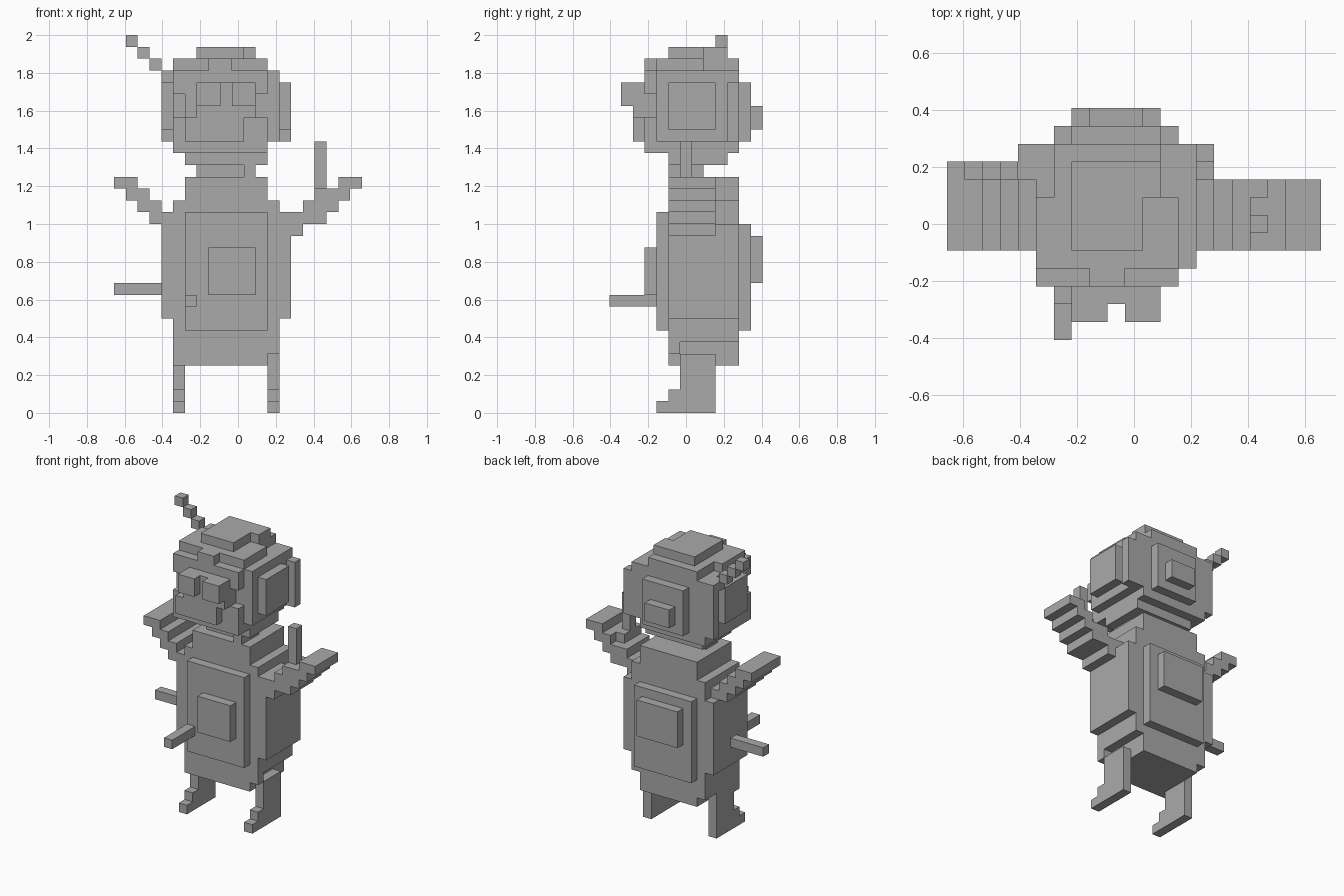
import bpy
import bmesh
from itertools import product
from mathutils import Vector

default_cube = bpy.data.objects.get("Cube")
if default_cube:
    bpy.data.objects.remove(default_cube, do_unlink=True)

UNIT = 1 / 16
ORIGIN = Vector((-10.5, -6.5, 0))

grey = bpy.data.materials.new("plain grey")
grey.use_nodes = True
grey.diffuse_color = (0.4, 0.4, 0.4, 1)
grey.node_tree.nodes["Principled BSDF"].inputs["Base Color"].default_value = grey.diffuse_color


def box(x, y, z):
    """Set of grid cells between the given bounds."""
    return set(product(range(*x), range(*y), range(*z)))


def part(name, cells):
    """Object made of the outer faces of a set of grid cells."""
    bm = bmesh.new()
    for cell in cells:
        for axis, side in product(range(3), (0, 1)):
            neighbour = list(cell)
            neighbour[axis] += 2 * side - 1
            if tuple(neighbour) in cells:
                continue
            u, v = (axis + 1) % 3, (axis + 2) % 3
            corners = []
            for du, dv in ((0, 0), (1, 0), (1, 1), (0, 1)):
                p = Vector(cell)
                p[axis] += side
                p[u] += du
                p[v] += dv
                corners.append(bm.verts.new((p + ORIGIN) * UNIT))
            bm.faces.new(corners if side else corners[::-1])
    bmesh.ops.remove_doubles(bm, verts=bm.verts, dist=UNIT / 100)
    bmesh.ops.dissolve_limit(bm, angle_limit=0.01, verts=bm.verts, edges=bm.edges)
    mesh = bpy.data.meshes.new(name)
    bm.to_mesh(mesh)
    bm.free()
    mesh.materials.append(grey)
    bpy.context.collection.objects.link(bpy.data.objects.new(name, mesh))


# Body: stepped block with notches above the legs
body = box(x=(5, 14), y=(5, 11), z=(4, 18)) | box(x=(6, 13), y=(5, 11), z=(18, 20))
body -= box(x=(13, 14), y=(5, 11), z=(4, 5))
body -= box(x=(13, 14), y=(6, 11), z=(5, 6))
body -= box(x=(5, 6), y=(9, 11), z=(4, 5))
body |= box(x=(4, 15), y=(5, 11), z=(8, 16))
part("body", body)

# Raised panels on the body
part("chest_panel", box(x=(6, 13), y=(4, 5), z=(7, 17)))
part("chest_patch", box(x=(8, 12), y=(3, 4), z=(10, 14)))
part("back_panel", box(x=(6, 13), y=(11, 12), z=(7, 16)))
part("back_patch", box(x=(7, 12), y=(12, 13), z=(11, 15)))

# Pegs
part("front_peg", box(x=(6, 7), y=(0, 4), z=(9, 10)))
part("side_peg", box(x=(0, 4), y=(7, 8), z=(10, 11)))

# Legs with stepped feet
for name, x, top in (("right_leg", 5, 4), ("left_leg", 13, 5)):
    across = (x, x + 1)
    leg = box(across, y=(6, 9), z=(0, top))
    leg |= box(across, y=(5, 6), z=(0, 2))
    leg |= box(across, y=(4, 5), z=(0, 1))
    part(name, leg)


def staircase(first, depth, spans):
    """Columns side by side, each with its own bottom and top."""
    cells = set()
    for i, span in enumerate(spans):
        cells |= box((first + i, first + i + 1), depth, span)
    return cells


# Arms rising in steps
part("right_arm", staircase(0, (5, 10), [(19, 20), (18, 20), (17, 19), (16, 18), (16, 17)]))
left_arm = staircase(14, (5, 9), [(15, 17), (15, 17), (16, 18), (16, 19), (17, 19), (18, 20), (19, 20)])
left_arm -= box(x=(14, 15), y=(5, 9), z=(15, 16))
left_arm -= box(x=(17, 18), y=(8, 9), z=(18, 19))
part("left_arm", left_arm)
part("arm_spike", box(x=(17, 18), y=(6, 7), z=(19, 23)))

# Neck
part("neck", box(x=(7, 12), y=(6, 8), z=(20, 21)))
part("throat_block", box(x=(11, 12), y=(5, 6), z=(20, 21)))

# Head: rounded by stacked layers
head = box(x=(5, 14), y=(4, 11), z=(23, 29))
head |= box(x=(5, 13), y=(4, 11), z=(22, 23))
head |= box(x=(6, 13), y=(5, 10), z=(21, 22))
head |= box(x=(5, 13), y=(4, 11), z=(29, 30))
head |= box(x=(5, 13), y=(3, 4), z=(22, 29))
head |= box(x=(8, 10), y=(3, 4), z=(29, 30))
for x in (5, 12):
    head -= box((x, x + 1), y=(8, 11), z=(29, 30))
    head -= box((x, x + 1), y=(3, 4), z=(25, 27))
part("head", head)
part("crown", box(x=(7, 11), y=(5, 10), z=(30, 31)) | box(x=(11, 12), y=(8, 10), z=(30, 31)))

# Face
for name, x in (("right_eye", 7), ("left_eye", 10)):
    part(name, box((x, x + 2), y=(1, 2), z=(26, 28)))
part("muzzle", box(x=(7, 12), y=(2, 3), z=(25, 28)))
part("jaw", box(x=(6, 11), y=(2, 3), z=(23, 25)))

# Ears with rear flaps
for name, x, top in (("right", 4, 29), ("left", 14, 28)):
    across = (x, x + 1)
    part(name + "_ear", box(across, y=(5, 9), z=(24, 28)))
    part(name + "_rear_flap", box(across, y=(10, 11), z=(23, top)))

# Back of the head
part("head_back_panel", box(x=(7, 12), y=(11, 12), z=(23, 28)))
part("head_back_patch", box(x=(8, 11), y=(12, 13), z=(24, 26)))

# Antenna climbing outward
antenna = box(x=(4, 5), y=(9, 10), z=(28, 29))
for i in range(1, 4):
    antenna |= box((4 - i, 5 - i), y=(9, 10), z=(28 + i, 29 + i))
antenna -= box(x=(3, 4), y=(9, 10), z=(29, 30))
antenna |= box(x=(3, 4), y=(9, 10), z=(29, 30))
part("antenna", antenna)
